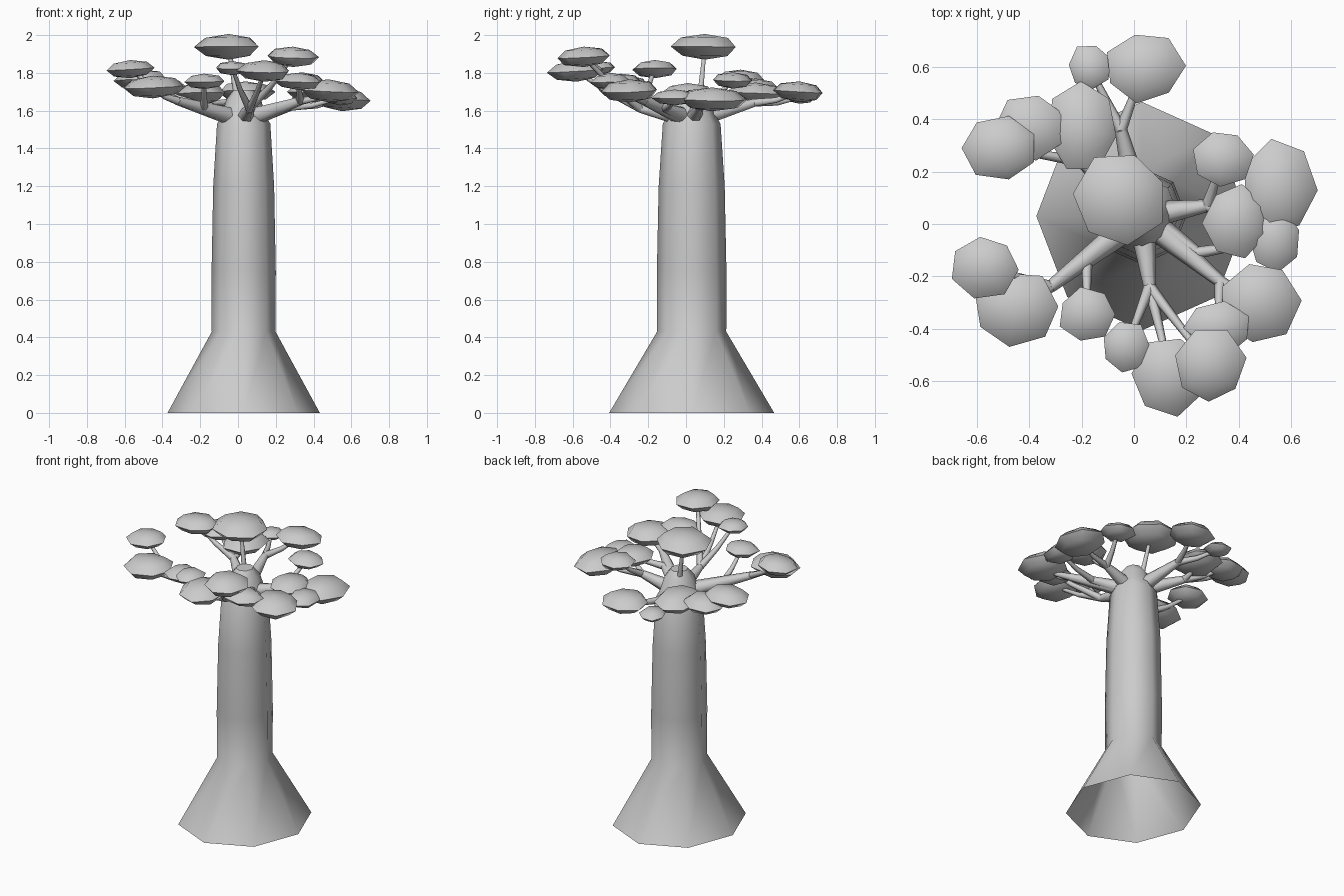
import bpy, bmesh, math, random
from mathutils import Vector

if "Cube" in bpy.data.objects:
    bpy.data.objects.remove(bpy.data.objects["Cube"])

random.seed(4)


def add_mesh(name, bm):
    bmesh.ops.recalc_face_normals(bm, faces=bm.faces)
    me = bpy.data.meshes.new(name)
    bm.to_mesh(me)
    bm.free()
    ob = bpy.data.objects.new(name, me)
    bpy.context.collection.objects.link(ob)
    bpy.ops.object.select_all(action='DESELECT')
    ob.select_set(True)
    bpy.context.view_layer.objects.active = ob
    bpy.ops.object.shade_smooth_by_angle(angle=math.radians(50))


# Trunk: eight-sided profile of (height, radius), open at the base, domed on top
profile = [(0, .42), (.43, .176), (.75, .177), (1.2, .168), (1.53, .147),
           (1.58, .12), (1.66, .095), (1.71, .055)]
bm = bmesh.new()
rings = []
for z, r in profile:
    turns = [i * math.pi / 4 for i in range(8)]
    rings.append([bm.verts.new((.03 + .96 * r * math.cos(t), .03 + 1.04 * r * math.sin(t), z))
                  for t in turns])
for lo, hi in zip(rings, rings[1:]):
    for i in range(8):
        j = (i + 1) % 8
        bm.faces.new((lo[i], lo[j], hi[j], hi[i]))
bm.faces.new(rings[-1])
add_mesh("trunk", bm)

# Branches: one curve of tapered six-sided tubes
cu = bpy.data.curves.new("branches", 'CURVE')
cu.dimensions = '3D'
cu.bevel_depth = 1
cu.bevel_resolution = 1
cu.use_fill_caps = True
bpy.context.collection.objects.link(bpy.data.objects.new("branches", cu))


def tube(points, radii):
    sp = cu.splines.new('POLY')
    sp.points.add(len(points) - 1)
    for p, co, r in zip(sp.points, points, radii):
        p.co = (*co, 1)
        p.radius = r


def leaf_clump(name, c, rx, ry):
    # flattened seven-sided pad, drooping gently outwards
    h = .2 * (rx + ry)
    turn = random.uniform(0, math.tau)
    bm = bmesh.new()
    bmesh.ops.create_uvsphere(bm, u_segments=7, v_segments=4, radius=1)
    for v in bm.verts:
        a = math.atan2(v.co.y, v.co.x) + turn
        r = v.co.xy.length * random.uniform(.98, 1.1)
        x, y = r * rx * math.cos(a), r * ry * math.sin(a)
        droop = .1 * (x * c.x + y * c.y)
        v.co = c + Vector((x, y, h * v.co.z - droop))
    add_mesh(name, bm)


# Each limb: fork position, then the leaf pads it carries (x, y, z, rx, ry)
limbs = {
    (.02, .06): [(-.05, .10, 1.938, .17, .17)],
    (-.32, -.24): [(-.57, -.165, 1.82, .125, .115), (-.45, -.325, 1.725, .16, .14)],
    (-.18, -.13): [(-.18, -.345, 1.755, .105, .1)],
    (.06, -.24): [(-.03, -.47, 1.825, .09, .095), (.14, -.58, 1.81, .14, .145),
                  (.29, -.54, 1.885, .13, .14)],
    (.33, -.22): [(.32, -.40, 1.755, .125, .1), (.48, -.30, 1.705, .15, .155)],
    (.28, .07): [(.39, .01, 1.695, .12, .135), (.55, .14, 1.66, .14, .175),
                 (.34, .25, 1.76, .11, .105)],
    (.24, -.11): [(.54, -.06, 1.67, .095, .115)],
    (-.05, .36): [(.04, .60, 1.70, .145, .13), (-.17, .60, 1.67, .08, .085)],
    (-.2, .24): [(-.20, .37, 1.69, .13, .165), (-.40, .37, 1.72, .13, .12),
                 (-.51, .29, 1.765, .14, .12)],
}
count = 0
for (fx, fy), pads in limbs.items():
    fork = Vector((fx, fy, 1.54 + .28 * math.hypot(fx, fy)))
    root = Vector((.03, .03, 1.55)).lerp(fork, .25)
    tube([root, root.lerp(fork, .5), fork], [.048, .036, .024])
    for x, y, z, rx, ry in pads:
        tip = Vector((x, y, z))
        mid = fork.lerp(tip, .5) - Vector((0, 0, .015))
        tube([fork, mid, tip], [.023, .016, .01])
        count += 1
        leaf_clump("leaf_clump_%02d" % count, tip, rx, ry)
